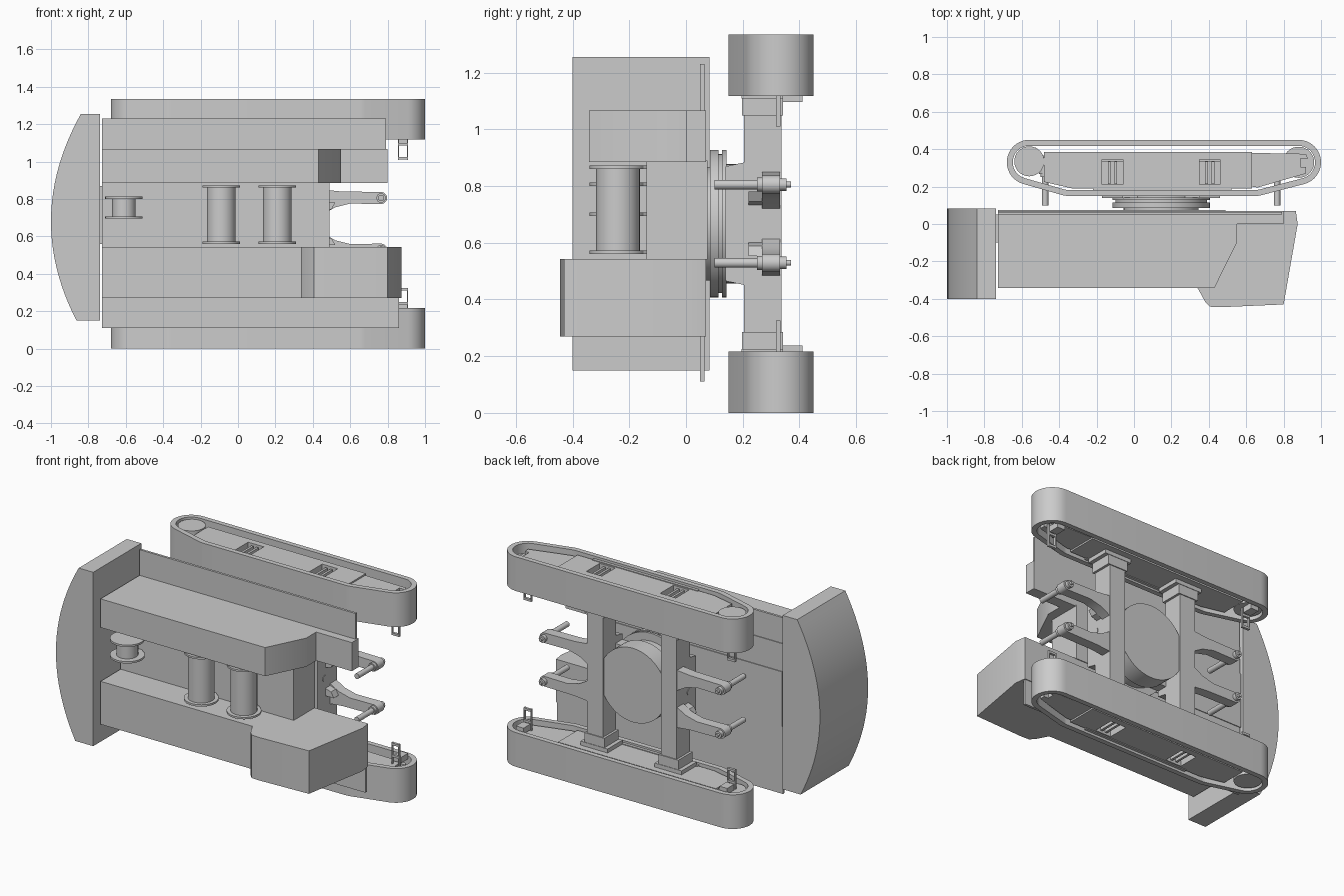
import bpy, bmesh, math

if "Cube" in bpy.data.objects:
    bpy.data.objects.remove(bpy.data.objects["Cube"])

CZ = 0.667   # mirror plane across the tracks
CX = 0.145   # turntable centre


def mz(z):
    return 2 * CZ - z


def mx(x):
    return 2 * CX - x


def place(axis, p, h):
    return {'z': (p[0], p[1], h), 'y': (p[0], h, p[1]), 'x': (h, p[0], p[1])}[axis]


def prism(name, pts, axis, a, b, hole=None):
    """Extrude a 2D profile along an axis, optionally as a ring."""
    bm = bmesh.new()
    n = len(pts)
    lo = [bm.verts.new(place(axis, p, a)) for p in pts]
    hi = [bm.verts.new(place(axis, p, b)) for p in pts]
    if hole:
        li = [bm.verts.new(place(axis, p, a)) for p in hole]
        ui = [bm.verts.new(place(axis, p, b)) for p in hole]
    else:
        bm.faces.new(lo)
        bm.faces.new(hi)
    for i in range(n):
        j = (i + 1) % n
        bm.faces.new((lo[i], lo[j], hi[j], hi[i]))
        if hole:
            bm.faces.new((li[i], li[j], ui[j], ui[i]))
            bm.faces.new((lo[i], lo[j], li[j], li[i]))
            bm.faces.new((hi[i], hi[j], ui[j], ui[i]))
    bmesh.ops.recalc_face_normals(bm, faces=bm.faces)
    me = bpy.data.meshes.new(name)
    bm.to_mesh(me)
    bm.free()
    ob = bpy.data.objects.new(name, me)
    bpy.context.collection.objects.link(ob)
    return ob


def box(name, x0, x1, y0, y1, z0, z1):
    return prism(name, [(x0, y0), (x1, y0), (x1, y1), (x0, y1)], 'z', z0, z1)


def arc(cx, cy, r, a0, a1, n):
    return [(cx + r * math.cos(math.radians(a0 + (a1 - a0) * i / n)),
             cy + r * math.sin(math.radians(a0 + (a1 - a0) * i / n))) for i in range(n + 1)]


def cyl(name, c, r, axis, a, b, n=40):
    return prism(name, arc(c[0], c[1], r, 0, 360, n)[:-1], axis, a, b)


def track_loop(r):
    return (arc(-0.56, 0.33, r, 90, 254, 18) + arc(-0.35, 0.27, r, 254, 270, 3)
            + arc(0.65, 0.27, r, 270, 284.6, 3) + arc(0.88, 0.33, r, 284.6, 450, 18))


# Crawler tracks, built once per side
BEAMS = ((-0.17, -0.06), (0.35, 0.46))
FRAME = [(-0.48, 0.385), (-0.48, 0.225), (-0.33, 0.19), (0.63, 0.19), (0.63, 0.385)]
NOSE = [(0.63, 0.38), (0.63, 0.20), (0.66, 0.195), (0.92, 0.27), (0.92, 0.305),
        (0.89, 0.305), (0.89, 0.35), (0.93, 0.35), (0.92, 0.375)]
for side, f in (("lower", lambda z: z), ("upper", mz)):
    prism(side + "_track_belt", track_loop(0.12), 'z', f(0), f(0.217), track_loop(0.088))
    frame = prism(side + "_track_frame", FRAME, 'z', f(0.02), f(0.2))
    prism(side + "_track_nose", NOSE, 'z', f(0.03), f(0.19))
    cyl(side + "_drive_wheel", (-0.56, 0.335), 0.08, 'z', f(0.012), f(0.2))
    cyl(side + "_idler_wheel", (0.88, 0.33), 0.083, 'z', f(0.06), f(0.16))
    box(side + "_frame_sole", -0.22, 0.52, 0.18, 0.2, f(0.015), f(0.205))
    for i, (x0, x1) in enumerate(BEAMS):
        # pocket showing the beam end
        cut = box(side + "_pocket_cutter", x0, x1, 0.21, 0.345, f(-0.02), f(0.08))
        cut.hide_render = True
        cut.hide_viewport = True
        m = frame.modifiers.new("pocket", 'BOOLEAN')
        m.operation = 'DIFFERENCE'
        m.solver = 'EXACT'
        m.object = cut
        box(side + "_pocket_rib", (x0 + x1) / 2 - 0.025, (x0 + x1) / 2 - 0.01, 0.215, 0.335, f(0.03), f(0.09))
        box(side + "_pocket_rib", (x0 + x1) / 2 + 0.01, (x0 + x1) / 2 + 0.025, 0.215, 0.335, f(0.03), f(0.09))
        box(side + "_beam_collar", x0 - 0.015, x1 + 0.015, 0.198, 0.342, f(0.19), f(0.285))
        box(side + "_beam_flange", x0 - 0.04, x1 + 0.04, 0.195, 0.345, f(0.19), f(0.225))
    # access steps: two stiles and two rungs
    for x in (0.882, -0.55):
        for dx in (-0.027, 0.021):
            box(side + "_step_stile", x + dx, x + dx + 0.006, 0.318, 0.334, f(0.18), f(0.325))
        for z in (0.235, 0.31):
            box(side + "_step_rung", x - 0.027, x + 0.027, 0.318, 0.334, f(z), f(z + 0.014))
        box(side + "_step_foot", x - 0.027, x + 0.027, 0.34, 0.41, f(0.2), f(0.237))

# Undercarriage cross beams and centre body
for x0, x1 in BEAMS:
    box("cross_beam", x0, x1, 0.205, 0.336, 0.06, mz(0.06))
cyl("centre_body", (CX, CZ), 0.235, 'y', 0.21, 0.325, 64)
cyl("centre_tower", (CX, CZ), 0.21, 'y', 0.13, 0.22, 64)
for z0, z1 in ((0.45, 0.5), (0.834, 0.884)):
    for x0, x1 in BEAMS:
        c, e = (z0, z1) if z0 < CZ else (z1, z0)
        prism("beam_gusset", [(0.14, e), (0.14, c + (e - c) * 0.3), (0.21, c), (0.21, e)], 'x', x0, x1)
box("tower_block", BEAMS[0][0], BEAMS[1][1], 0.14, 0.21, 0.5, 0.834)
for x0, x1 in ((-0.173, -0.165), (0.455, 0.463)):
    cyl("beam_plug", (0.212, CZ), 0.02, 'x', x0, x1, 24)

# Turntable rings
for r, y0, y1 in ((0.2, 0.06, 0.1), (0.26, 0.085, 0.115), (0.245, 0.11, 0.13), (0.26, 0.127, 0.142)):
    cyl("turntable_ring", (CX, CZ), r, 'y', y0, y1, 64)

# Four jack arms with upright pins
ARM = [(0.45, 0.715), (0.52, 0.755), (0.6, 0.775)] + arc(0.765, 0.805, 0.032, -90, 90, 10) + [(0.55, 0.84), (0.45, 0.85)]
for fx in (lambda x: x, mx):
    for fz in (lambda z: z, mz):
        prism("jack_arm", [(fx(x), fz(z)) for x, z in ARM], 'y', 0.268, 0.332)
        c = (fx(0.765), fz(0.805))
        cyl("jack_pin", c, 0.017, 'y', 0.1, 0.35, 24)
        cyl("jack_collar", c, 0.025, 'y', 0.25, 0.27, 24)
        cyl("jack_cap", c, 0.022, 'y', 0.33, 0.355, 24)
        cyl("jack_tip", c, 0.01, 'y', 0.35, 0.37, 16)
        prism("arm_hinge", [(fx(x), fz(z)) for x, z in
                            ((0.45, 0.73), (0.5, 0.745), (0.52, 0.78), (0.45, 0.78))], 'y', 0.22, 0.3)

# Upper works: deck, housings and cab
box("centre_deck", -0.727, 0.49, -0.14, 0.075, 0.54, 0.89)
box("lower_walkway", -0.727, 0.86, 0.05, 0.065, 0.11, 0.3)
box("upper_walkway", -0.727, 0.79, 0.05, 0.065, 1.05, 1.23)
prism("lower_housing_and_cab",
      [(-0.727, 0.07), (-0.727, -0.342), (0.34, -0.342), (0.38, -0.415), (0.405, -0.442),
       (0.46, -0.445), (0.80, -0.43), (0.875, 0.0), (0.865, 0.07)], 'z', 0.27, 0.543)
prism("upper_housing",
      [(-0.727, 0.07), (-0.727, -0.342), (0.43, -0.342), (0.55, -0.1), (0.55, 0.0),
       (0.80, 0.0), (0.80, 0.07)], 'z', 0.885, 1.067)

# Winch drums with flanges and mounting lugs
for x, z0, z1, r, fr in ((-0.09, 0.565, 0.86, 0.077, 0.1), (0.21, 0.565, 0.86, 0.077, 0.1), (-0.61, 0.7, 0.8, 0.063, 0.1)):
    cyl("winch_drum", (x, -0.24), r, 'z', z0, z1, 40)
    for z in (z0 - 0.005, z1):
        cyl("winch_flange", (x, -0.24), fr, 'z', z, z + 0.012, 40)
        prism("winch_lug", [(x - 0.08, -0.2), (x + 0.08, -0.2), (x + 0.03, -0.13), (x - 0.03, -0.13)],
              'z', z, z + 0.012)

# Counterweight with curved rear
N = 24
ZS = [1.255 + (0.15 - 1.255) * i / N for i in range(N + 1)]
prism("counterweight", [(-0.738, 0.15), (-0.738, 1.255)]
      + [(-1.0 + 0.484 * (z - 0.68) ** 2, z) for z in ZS], 'y', -0.4, 0.083)
box("counterweight_mount", -0.76, -0.7, -0.1, 0.05, 0.56, 0.87)

# Smooth round surfaces, keep hard edges
for ob in bpy.context.collection.objects:
    ob.select_set(not ob.hide_render)
    if not ob.hide_render:
        bpy.context.view_layer.objects.active = ob
bpy.ops.object.shade_smooth_by_angle(angle=math.radians(30))
